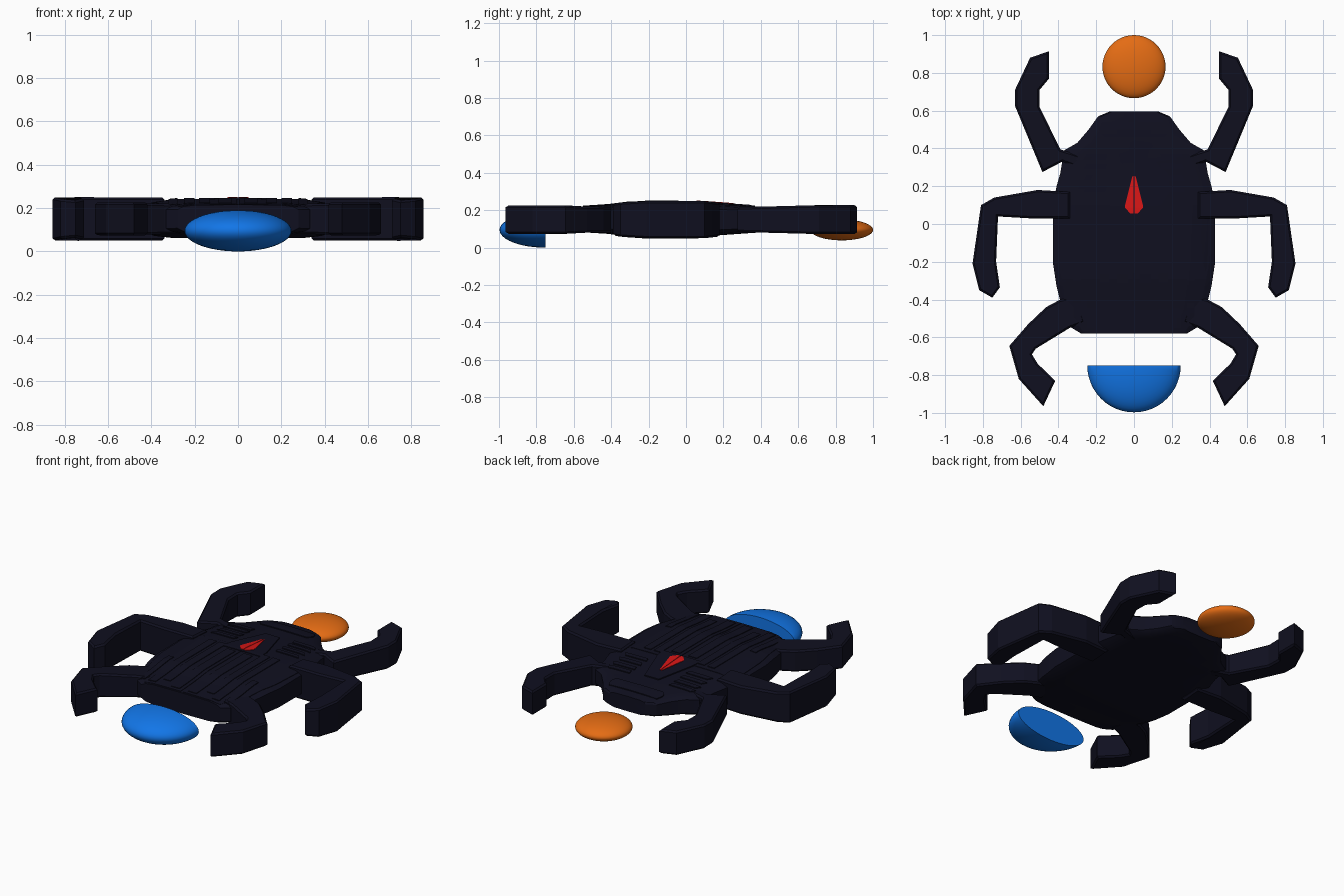
import bpy, bmesh, math

if "Cube" in bpy.data.objects:
    bpy.data.objects.remove(bpy.data.objects["Cube"])


def mat(name, r, g, b):
    m = bpy.data.materials.new(name)
    m.diffuse_color = (r, g, b, 1)
    m.use_nodes = True
    m.node_tree.nodes["Principled BSDF"].inputs["Base Color"].default_value = m.diffuse_color
    return m


NAVY = mat("dark navy", 0.005, 0.005, 0.014)
RED = mat("red", 0.68, 0.008, 0.008)
ORANGE = mat("orange", 0.78, 0.15, 0.007)
BLUE = mat("blue", 0.006, 0.18, 0.80)


def finish(name, bm, material, smooth=None):
    bmesh.ops.recalc_face_normals(bm, faces=bm.faces)
    me = bpy.data.meshes.new(name)
    bm.to_mesh(me)
    bm.free()
    me.materials.append(material)
    ob = bpy.data.objects.new(name, me)
    bpy.context.collection.objects.link(ob)
    if smooth:
        bpy.ops.object.select_all(action='DESELECT')
        ob.select_set(True)
        bpy.context.view_layer.objects.active = ob
        bpy.ops.object.shade_smooth_by_angle(angle=math.radians(smooth))
    return ob


def lerp(table, t):
    if t <= table[0][0]:
        return table[0][1]
    for (a, u), (b, v) in zip(table, table[1:]):
        if t <= b:
            return u + (v - u) * (t - a) / (b - a)
    return table[-1][1]


# Body: half width and half thickness along y, and a flattened cross-section
WIDTH = [(-0.58, 0.28), (-0.55, 0.33), (-0.45, 0.38), (-0.33, 0.41), (-0.2, 0.43),
         (0.1, 0.43), (0.2, 0.41), (0.27, 0.39), (0.39, 0.37), (0.43, 0.30),
         (0.50, 0.24), (0.57, 0.19), (0.595, 0.13)]
THICK = [(-0.58, 0.066), (-0.42, 0.076), (-0.3, 0.091), (0.08, 0.091), (0.33, 0.073),
         (0.5, 0.062), (0.595, 0.048)]
SECTION = [(0, 1), (0.7, 0.97), (0.9, 0.86), (1, 0.65)]
MID = 0.15


def rise(x, y):
    return lerp(THICK, y) * lerp(SECTION, abs(x) / lerp(WIDTH, y))


bm = bmesh.new()
rings = []
for y in sorted({p[0] for p in WIDTH} | {p[0] for p in THICK}):
    us = [-1, -0.9, -0.7, 0, 0.7, 0.9, 1]
    xs = [u * lerp(WIDTH, y) for u in us]
    ring = [(x, y, MID + rise(x, y)) for x in xs]
    ring += [(x, y, MID - rise(x, y)) for x in reversed(xs)]
    rings.append([bm.verts.new(p) for p in ring])
for a, b in zip(rings, rings[1:]):
    for i in range(len(a)):
        j = (i + 1) % len(a)
        bm.faces.new((a[i], a[j], b[j], b[i]))
bm.faces.new(rings[0])
bm.faces.new(rings[-1])
finish("body", bm, NAVY, 30)


# Thin plates that follow the top of the body; rows are (y, x0, x1)
def plate(name, row_sets, h, material=NAVY, mirror=True, ny=12, nx=4):
    bm = bmesh.new()
    for rows in row_sets:
        left = [(r[0], r[1]) for r in rows]
        right = [(r[0], r[2]) for r in rows]
        for s in ((1, -1) if mirror else (1,)):
            top, low = [], []
            for k in range(ny + 1):
                y = rows[0][0] + (rows[-1][0] - rows[0][0]) * k / ny
                a, b = lerp(left, y), lerp(right, y)
                pts = [(s * (a + (b - a) * i / nx), y) for i in range(nx + 1)]
                top.append([bm.verts.new((x, y, MID + rise(x, y) + h)) for x, y in pts])
                low.append([bm.verts.new((x, y, MID + rise(x, y) - 0.004)) for x, y in pts])
            for k in range(ny):
                for i in range(nx):
                    for g in (top, low):
                        bm.faces.new((g[k][i], g[k][i+1], g[k+1][i+1], g[k+1][i]))
                for i in (0, nx):
                    bm.faces.new((top[k][i], top[k+1][i], low[k+1][i], low[k][i]))
            for k in (0, ny):
                for i in range(nx):
                    bm.faces.new((top[k][i], top[k][i+1], low[k][i+1], low[k][i]))
    return finish(name, bm, material)


# Wing covers, their ribs, back shield, shoulder bars and head collar
plate("wing_covers", [[(-0.57, 0.008, 0.27), (-0.45, 0.008, 0.35),
                       (-0.2, 0.008, 0.40), (0.1, 0.008, 0.41)]], 0.003)
plate("wing_ribs", [[(-0.55, 0.03, 0.09), (0.02, 0.03, 0.09)],
                    [(-0.50, 0.13, 0.18), (0.07, 0.13, 0.18)],
                    [(-0.55, 0.20, 0.25), (0.07, 0.20, 0.25)],
                    [(-0.54, 0.28, 0.32), (-0.25, 0.28, 0.32)]], 0.007)
plate("back_shield", [[(0.04, -0.13, 0.13), (0.1, -0.13, 0.13), (0.35, -0.05, 0.05)]],
      0.007, mirror=False)
plate("shoulder_bars", [[(y, 0.15, 0.31), (y + 0.03, 0.14, 0.29)]
                        for y in (0.17, 0.23, 0.29, 0.34)], 0.006, ny=2)
plate("head_collar", [[(0.46, -0.16, 0.16), (0.49, -0.19, 0.19), (0.54, -0.17, 0.17)]],
      0.006, mirror=False, ny=4)
# Red split marking on the shield
plate("red_marking", [[(0.055, 0.002, 0.02), (0.09, 0.002, 0.05), (0.255, 0.002, 0.008)]],
      0.010, RED)


# Legs: extruded outlines with softened top and bottom edges
def legs(name, outline, thick):
    bm = bmesh.new()
    for s in (1, -1):
        top = [bm.verts.new((s * x, y, MID + lerp(thick, y))) for x, y in outline]
        low = [bm.verts.new((s * x, y, MID - lerp(thick, y))) for x, y in outline]
        bm.faces.new(top)
        bm.faces.new(low)
        for i in range(len(top)):
            j = (i + 1) % len(top)
            bm.faces.new((top[i], top[j], low[j], low[i]))
    bmesh.ops.recalc_face_normals(bm, faces=bm.faces)
    rims = [e for e in bm.edges if any(len(f.verts) > 4 for f in e.link_faces)]
    bmesh.ops.bevel(bm, geom=rims, offset=0.01, segments=1, affect='EDGES')
    finish(name, bm, NAVY)


legs("front_legs", [(0.28, 0.36), (0.39, 0.395), (0.50, 0.62), (0.50, 0.71), (0.45, 0.77),
                    (0.45, 0.915), (0.55, 0.88), (0.63, 0.71), (0.63, 0.625),
                    (0.485, 0.275), (0.38, 0.33), (0.30, 0.30)],
     [(0.3, 0.066), (0.55, 0.07), (0.65, 0.077)])
legs("middle_legs", [(0.34, 0.17), (0.51, 0.18), (0.74, 0.14), (0.81, 0.10), (0.855, -0.21),
                     (0.82, -0.35), (0.75, -0.39), (0.71, -0.335), (0.73, -0.2),
                     (0.72, 0.04), (0.55, 0.03), (0.34, 0.03)],
     [(-0.39, 0.085), (-0.3, 0.1), (0.1, 0.1), (0.18, 0.09)])
legs("back_legs", [(0.30, -0.38), (0.39, -0.40), (0.465, -0.44), (0.56, -0.53),
                   (0.66, -0.645), (0.61, -0.82), (0.48, -0.965), (0.417, -0.83),
                   (0.51, -0.74), (0.54, -0.69), (0.52, -0.66), (0.34, -0.55), (0.26, -0.52)],
     [(-0.65, 0.076), (-0.5, 0.068)])


# Flattened ball ahead of the head and half ball behind the tail
def ball(name, y, r, rz, material, half=False):
    bm = bmesh.new()
    bmesh.ops.create_uvsphere(bm, u_segments=48, v_segments=24, radius=1)
    for v in bm.verts:
        v.co = (v.co.x * r, v.co.y * r + y, v.co.z * rz + 0.095)
    if half:
        cut = bmesh.ops.bisect_plane(bm, geom=bm.verts[:] + bm.edges[:] + bm.faces[:],
                                     plane_co=(0, y, 0), plane_no=(0, 1, 0), clear_outer=True)
        rim = [e for e in cut['geom_cut'] if isinstance(e, bmesh.types.BMEdge)]
        bmesh.ops.holes_fill(bm, edges=rim)
    finish(name, bm, material, 40)


ball("sun_disc", 0.833, 0.167, 0.056, ORANGE)
ball("half_disc", -0.75, 0.247, 0.095, BLUE, half=True)
